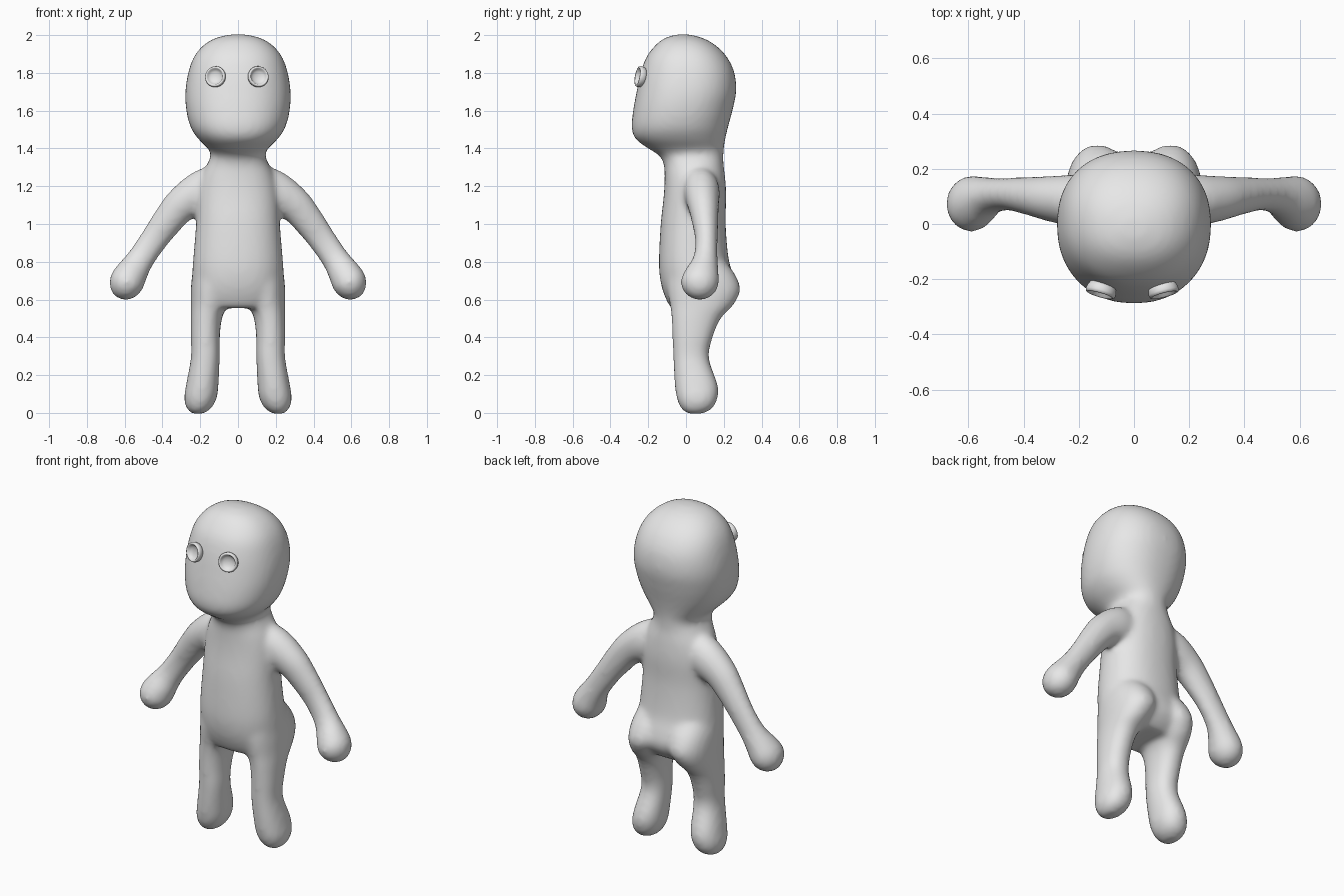
import bpy, bmesh, math
from mathutils import Vector, Matrix

grey = bpy.data.materials.new("plain_grey")
grey.diffuse_color = (0.8, 0.8, 0.8, 1)
SEG = 40


def smooth_rows(rows, steps=6):
    """Catmull-Rom interpolation through rows of numbers."""
    out = []
    for i in range(len(rows) - 1):
        p0, p1 = rows[max(i - 1, 0)], rows[i]
        p2, p3 = rows[i + 1], rows[min(i + 2, len(rows) - 1)]
        for s in range(steps):
            t = s / steps
            out.append([0.5 * (2 * b + (c - a) * t + (2 * a - 5 * b + 4 * c - d) * t * t
                               + (3 * b - a - 3 * c + d) * t ** 3)
                        for a, b, c, d in zip(p0, p1, p2, p3)])
    return out + [list(rows[-1])]


def loft(bm, rings):
    """Skin rings given as (centre, half axis u, half axis v, roundness)."""
    loops = []
    for c, u, v, n in rings:
        loop = []
        for k in range(SEG):
            a = 2 * math.pi * k / SEG
            ca, sa = math.cos(a), math.sin(a)
            loop.append(bm.verts.new(c + u * math.copysign(abs(ca) ** (2 / n), ca)
                                     + v * math.copysign(abs(sa) ** (2 / n), sa)))
        loops.append(loop)
    faces = [bm.faces.new(loops[0]), bm.faces.new(loops[-1])]
    for a, b in zip(loops, loops[1:]):
        for k in range(SEG):
            j = (k + 1) % SEG
            faces.append(bm.faces.new((a[k], a[j], b[j], b[k])))
    bmesh.ops.recalc_face_normals(bm, faces=faces)


def level_rings(rows, side, n):
    """Horizontal rings from rows of (z, x0, x1, y0, y1)."""
    return [(Vector((side * (x0 + x1) / 2, (y0 + y1) / 2, z)),
             Vector(((x1 - x0) / 2, 0, 0)), Vector((0, (y1 - y0) / 2, 0)), n)
            for z, x0, x1, y0, y1 in smooth_rows(rows)]


def add_object(name, bm):
    mesh = bpy.data.meshes.new(name)
    bm.to_mesh(mesh)
    bm.free()
    mesh.materials.append(grey)
    ob = bpy.data.objects.new(name, mesh)
    bpy.context.collection.objects.link(ob)
    return ob


# Torso, neck and head: z, half width, front y, back y
trunk = [(0.555, 0.20, -0.08, 0.19), (0.60, 0.235, -0.105, 0.235), (0.66, 0.245, -0.127, 0.262),
         (0.73, 0.243, -0.14, 0.25), (0.82, 0.237, -0.143, 0.225), (1.0, 0.222, -0.134, 0.21),
         (1.15, 0.215, -0.118, 0.213), (1.25, 0.195, -0.113, 0.207), (1.32, 0.162, -0.118, 0.198),
         (1.365, 0.143, -0.145, 0.198), (1.40, 0.16, -0.20, 0.20), (1.45, 0.21, -0.267, 0.208),
         (1.51, 0.25, -0.288, 0.222), (1.60, 0.274, -0.28, 0.246), (1.70, 0.279, -0.262, 0.266),
         (1.80, 0.264, -0.24, 0.257), (1.88, 0.236, -0.212, 0.22), (1.94, 0.19, -0.168, 0.165),
         (1.98, 0.13, -0.12, 0.10), (2.0, 0.06, -0.065, 0.035), (2.004, 0.01, -0.025, -0.005)]
# Legs: z, inner x, outer x, front y, back y
leg = [(-0.006, 0.205, 0.225, 0.04, 0.06), (0.0, 0.175, 0.25, 0.0, 0.10),
       (0.03, 0.137, 0.275, -0.03, 0.145), (0.08, 0.112, 0.285, -0.05, 0.168),
       (0.15, 0.103, 0.275, -0.06, 0.168), (0.29, 0.097, 0.25, -0.068, 0.122),
       (0.40, 0.096, 0.25, -0.072, 0.142), (0.50, 0.085, 0.25, -0.077, 0.185),
       (0.57, 0.055, 0.25, -0.085, 0.25), (0.65, 0.015, 0.25, -0.10, 0.288),
       (0.73, 0.0, 0.243, -0.10, 0.262), (0.80, 0.0, 0.225, -0.09, 0.21)]
# Arms: x, y, z, thickness in the arm plane, thickness in depth
arm = [(0.06, 0.06, 1.215, 0.11, 0.09), (0.18, 0.08, 1.175, 0.115, 0.098),
       (0.29, 0.09, 1.11, 0.095, 0.085), (0.37, 0.10, 1.02, 0.083, 0.071),
       (0.45, 0.108, 0.91, 0.074, 0.06), (0.515, 0.102, 0.815, 0.073, 0.066),
       (0.56, 0.082, 0.745, 0.085, 0.09), (0.588, 0.073, 0.695, 0.092, 0.102),
       (0.608, 0.073, 0.65, 0.079, 0.088), (0.622, 0.073, 0.617, 0.048, 0.052),
       (0.627, 0.073, 0.604, 0.012, 0.012)]

# Body: the overlapping parts are fused into one soft skin
bm = bmesh.new()
loft(bm, level_rings([(z, -w, w, f, b) for z, w, f, b in trunk], 1, 2.25))
arm_rows = smooth_rows(arm)
for side in (-1, 1):
    loft(bm, level_rings(leg, side, 2.2))
    rings = []
    for i, (x, y, z, r, d) in enumerate(arm_rows):
        a, b = arm_rows[max(i - 1, 0)], arm_rows[min(i + 1, len(arm_rows) - 1)]
        t = Vector((b[0] - a[0], 0, b[2] - a[2])).normalized()
        rings.append((Vector((side * x, y, z)), Vector((-side * t.z, 0, t.x)) * r,
                      Vector((0, d, 0)), 2))
    loft(bm, rings)
body = add_object("body", bm)
remesh = body.modifiers.new("fuse", 'REMESH')
remesh.mode = 'VOXEL'
remesh.voxel_size = 0.014
remesh.use_smooth_shade = True
soften = body.modifiers.new("soften", 'SMOOTH')
soften.factor = 0.5
soften.iterations = 14

# Eyes: round rims with a shallow dish, turned slightly outward and up
profile = [(0.046, -0.03), (0.054, -0.012), (0.056, 0.002), (0.053, 0.011), (0.048, 0.013),
           (0.043, 0.010), (0.039, 0.001), (0.028, -0.006), (0.014, -0.010), (0.001, -0.011)]
for name, x, turn in (("right_eye", -0.12, -0.28), ("left_eye", 0.107, 0.25)):
    bm = bmesh.new()
    loft(bm, [(Vector((0, 0, h)), Vector((r, 0, 0)), Vector((0, r, 0)), 2) for r, h in profile])
    eye = add_object(name, bm)
    eye.data.shade_smooth()
    eye.matrix_world = (Matrix.Translation((x, -0.245, 1.78)) @ Matrix.Rotation(turn, 4, 'Z')
                        @ Matrix.Rotation(math.pi / 2 - 0.17, 4, 'X'))
